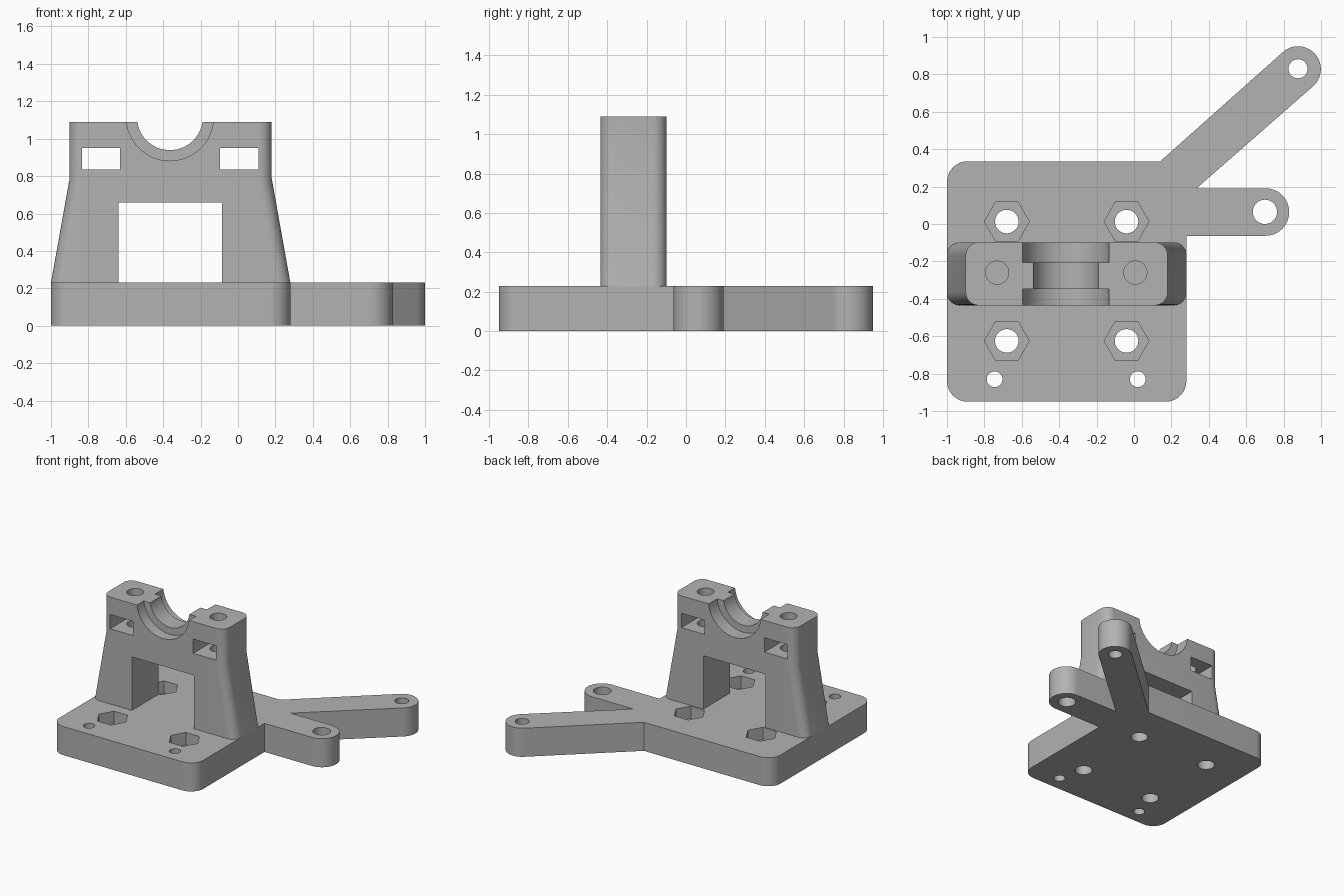
import bpy
import bmesh
import math

if "Cube" in bpy.data.objects:
    bpy.data.objects.remove(bpy.data.objects["Cube"], do_unlink=True)

grey = bpy.data.materials.new("grey plastic")
grey.use_nodes = True
colour = (0.45, 0.45, 0.45, 1)
grey.diffuse_color = colour
grey.node_tree.nodes["Principled BSDF"].inputs["Base Color"].default_value = colour


def arc(cx, cy, r, start, end, steps):
    """Points along an arc, angles in degrees."""
    angles = [math.radians(start + (end - start) * i / steps) for i in range(steps + 1)]
    return [(cx + r * math.cos(a), cy + r * math.sin(a)) for a in angles]


def rounded_rect(x0, x1, y0, y1, r):
    return (arc(x0 + r, y0 + r, r, 180, 270, 8) + arc(x1 - r, y0 + r, r, 270, 360, 8)
            + arc(x1 - r, y1 - r, r, 0, 90, 8) + arc(x0 + r, y1 - r, r, 90, 180, 8))


def loft(name, sections):
    """Solid through a list of (outline, z) sections with equal point counts."""
    bm = bmesh.new()
    rings = [[bm.verts.new((x, y, z)) for x, y in pts] for pts, z in sections]
    bm.faces.new(rings[0][::-1])
    bm.faces.new(rings[-1])
    n = len(rings[0])
    for a, b in zip(rings, rings[1:]):
        for i in range(n):
            j = (i + 1) % n
            bm.faces.new((a[i], a[j], b[j], b[i]))
    bmesh.ops.recalc_face_normals(bm, faces=bm.faces)
    mesh = bpy.data.meshes.new(name)
    bm.to_mesh(mesh)
    bm.free()
    mesh.materials.append(grey)
    ob = bpy.data.objects.new(name, mesh)
    bpy.context.collection.objects.link(ob)
    return ob


def rod(x, y, r, z0, z1, sides=40):
    """Vertical cylinder or prism used as a cutter."""
    pts = arc(x, y, r, 0, 360, sides)[:-1]
    return loft("cutter", [(pts, z0), (pts, z1)])


def box(x0, x1, y0, y1, z0, z1):
    pts = [(x0, y0), (x1, y0), (x1, y1), (x0, y1)]
    return loft("cutter", [(pts, z0), (pts, z1)])


def bore(x, z, r, y0, y1):
    """Cylinder along y used as a cutter."""
    ob = rod(0, 0, r, -y1, -y0, 64)
    for v in ob.data.vertices:
        px, py, pz = v.co
        v.co = (x + px, -pz, z + py)
    return ob


def finish(ob, cutters):
    """Subtract the cutters, then shade smooth with sharp edges."""
    bpy.ops.object.select_all(action="DESELECT")
    ob.select_set(True)
    bpy.context.view_layer.objects.active = ob
    for c in cutters:
        c.hide_render = True
        mod = ob.modifiers.new("cut", "BOOLEAN")
        mod.operation = "DIFFERENCE"
        mod.solver = "EXACT"
        mod.object = c
        bpy.ops.object.modifier_apply(modifier=mod.name)
        bpy.data.objects.remove(c, do_unlink=True)
    bpy.ops.object.shade_smooth_by_angle(angle=math.radians(25))


BASE_H = 0.23
TOP = 1.09
MID_X = -0.36

# Base plate with its two mounting arms as one outline
outline = (arc(-0.89, -0.84, 0.11, 180, 270, 10)
           + arc(0.17, -0.84, 0.11, 270, 360, 10)
           + [(0.28, -0.063)]
           + arc(0.703, 0.064, 0.127, -90, 90, 24)
           + [(0.335, 0.191)]
           + arc(0.877, 0.828, 0.122, -48.3, 131.7, 24)
           + [(0.14, 0.335)]
           + arc(-0.89, 0.225, 0.11, 90, 180, 10))
base = loft("base_plate", [(outline, 0), (outline, BASE_H)])

# Bolt holes with hexagonal nut pockets, pin holes and arm holes
holes = []
for x in (MID_X - 0.32, MID_X + 0.32):
    for y in (0.013, -0.625):
        holes.append(rod(x, y, 0.12, 0.13, 0.4, 6))
        holes.append(rod(x, y, 0.063, -0.1, 0.4))
for x, y, r in ((-0.745, -0.83, 0.042), (0.02, -0.83, 0.042),
                (0.877, 0.83, 0.051), (0.70, 0.065, 0.065)):
    holes.append(rod(x, y, r, -0.1, 0.4))
finish(base, holes)

# Upright bearing support, flared towards the base
Y0, Y1 = -0.435, -0.098
wide = rounded_rect(-1.0, 0.28, Y0, Y1, 0.07)
narrow = rounded_rect(-0.90, 0.18, Y0, Y1, 0.07)
support = loft("bearing_support", [(wide, BASE_H), (narrow, 0.79), (narrow, TOP)])

# Central window, stepped half-round seat, nut slots and screw holes
cuts = [box(-0.64, -0.085, -0.6, 0.1, 0.1, 0.66),
        bore(-0.364, 1.115, 0.176, -0.6, 0.1),
        bore(-0.364, 1.115, 0.233, -0.6, -0.347),
        bore(-0.364, 1.115, 0.233, -0.207, 0.1)]
for x in (-0.732, 0.007):
    cuts.append(box(x - 0.102, x + 0.102, -0.6, 0.1, 0.835, 0.95))
    cuts.append(rod(x, -0.26, 0.062, 0.6, 1.3))
finish(support, cuts)
